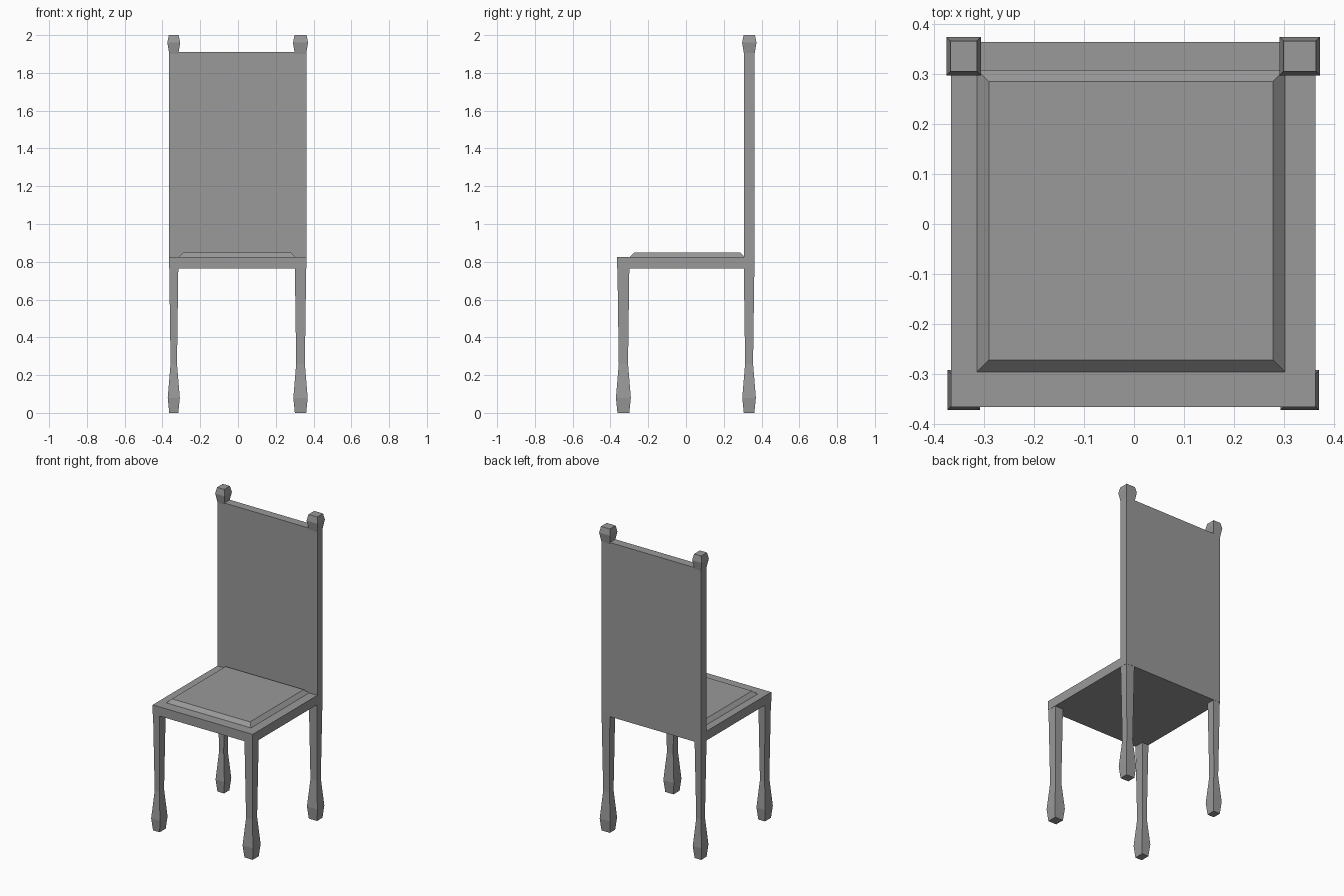
import bpy, bmesh

if "Cube" in bpy.data.objects:
    bpy.data.objects.remove(bpy.data.objects["Cube"])

grey = bpy.data.materials.new("plain grey")
grey.diffuse_color = (0.32, 0.32, 0.32, 1)
grey.use_nodes = True
grey.node_tree.nodes["Principled BSDF"].inputs["Base Color"].default_value = grey.diffuse_color


def finish(name, bm):
    bmesh.ops.recalc_face_normals(bm, faces=bm.faces)
    mesh = bpy.data.meshes.new(name)
    bm.to_mesh(mesh)
    bm.free()
    mesh.materials.append(grey)
    ob = bpy.data.objects.new(name, mesh)
    bpy.context.collection.objects.link(ob)
    return ob


def loft(name, rings):
    """Stack rectangular rings (z, x0, x1, y0, y1) into a closed solid."""
    bm = bmesh.new()
    loops = [[bm.verts.new(p) for p in
              ((x0, y0, z), (x1, y0, z), (x1, y1, z), (x0, y1, z))]
             for z, x0, x1, y0, y1 in rings]
    for a, b in zip(loops, loops[1:]):
        for i in range(4):
            j = (i + 1) % 4
            bm.faces.new((a[i], a[j], b[j], b[i]))
    bm.faces.new(loops[0])
    bm.faces.new(loops[-1])
    return finish(name, bm)


def post(name, x_span, y_span, levels):
    """Square post whose outline is the span grown by an amount per level."""
    (x0, x1), (y0, y1) = x_span, y_span
    return loft(name, [(z, x0 - g, x1 + g, y0 - g, y1 + g) for z, g in levels])


# Seat and backrest: one L-shaped side profile extruded across the width
profile = [(-0.365, 0.765), (0.363, 0.765), (0.363, 1.91),
           (0.307, 1.91), (0.307, 0.826), (-0.365, 0.826)]
bm = bmesh.new()
left, right = ([bm.verts.new((x, y, z)) for y, z in profile] for x in (-0.365, 0.362))
for i in range(6):
    j = (i + 1) % 6
    bm.faces.new((left[i], left[j], right[j], right[i]))
bm.faces.new(left)
bm.faces.new(right)
finish("seat_and_backrest", bm)

# Raised seat pad with sloping edges
loft("seat_pad", [(0.82, -0.314, 0.302, -0.296, 0.309),
                  (0.826, -0.314, 0.302, -0.296, 0.309),
                  (0.85, -0.290, 0.278, -0.272, 0.285)])

# Legs swelling into club feet, and finials above the back corners
leg = [(0, 0.0), (0.08, 0.008), (0.26, -0.007), (0.77, 0.0)]
finial = [(1.90, 0.0), (1.96, 0.010), (2.0, 0.002)]
for side, xs in (("left", (-0.364, -0.316)), ("right", (0.301, 0.361))):
    post("front_leg_" + side, xs, (-0.363, -0.300), leg)
    post("back_leg_" + side, xs, (0.306, 0.362), leg)
    post("finial_" + side, xs, (0.307, 0.363), finial)
